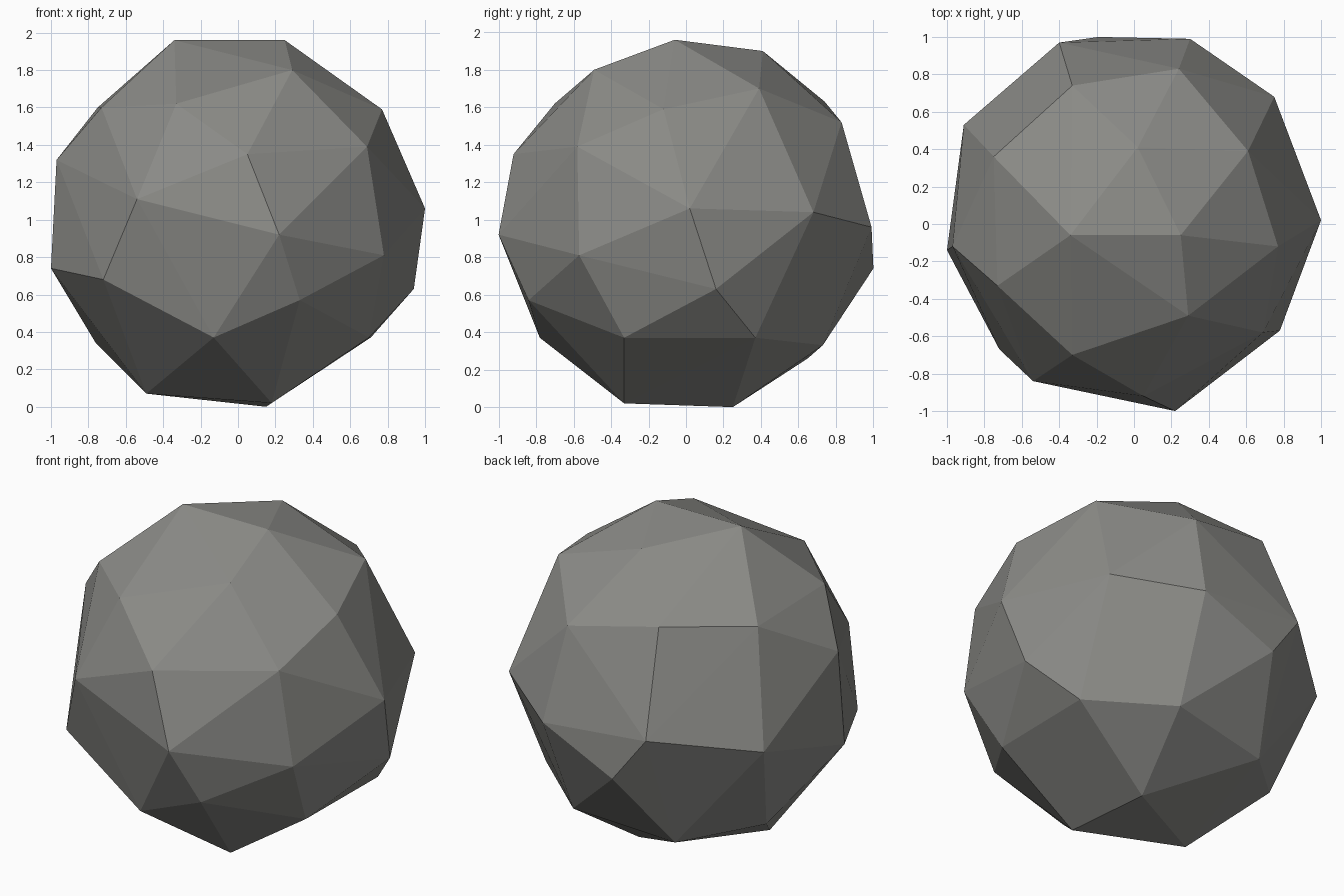
import bpy
import bmesh

# Remove the default cube only
default_cube = bpy.data.objects.get("Cube")
if default_cube is not None:
    bpy.data.objects.remove(default_cube, do_unlink=True)


def make_material(name, colour):
    """Plain matt material with one flat colour."""
    material = bpy.data.materials.new(name)
    material.use_nodes = True
    material.diffuse_color = colour
    shader = material.node_tree.nodes.get("Principled BSDF")
    shader.inputs["Base Color"].default_value = colour
    shader.inputs["Roughness"].default_value = 0.9
    return material


def make_boulder(name, corner_bands, material):
    """Wrap a faceted convex skin around bands of corner points."""
    bm = bmesh.new()
    for band in corner_bands:
        for corner in band:
            bm.verts.new([value / 100 for value in corner])

    # Faceted skin, then discard any corner that fell inside it
    hull = bmesh.ops.convex_hull(bm, input=bm.verts[:], use_existing_faces=False)
    loose = [v for v in bm.verts if not v.link_faces]
    bmesh.ops.delete(bm, geom=loose, context="VERTS")
    bmesh.ops.recalc_face_normals(bm, faces=bm.faces[:])

    # Flat chipped facets
    for face in bm.faces:
        face.smooth = False

    mesh = bpy.data.meshes.new(name)
    bm.to_mesh(mesh)
    bm.free()
    mesh.materials.append(material)
    boulder = bpy.data.objects.new(name, mesh)
    bpy.context.collection.objects.link(boulder)
    return boulder


# Stone corners in hundredths of a unit, in bands from the crown to the base
crown = [(-34, -6, 196), (25, -6, 196), (2, 41, 190), (29, -49, 180)]

shoulder = [(61, 39, 170), (77, -12, 159), (24, 83, 152), (-33, 74, 163),
            (-75, 36, 160), (-73, -33, 160), (-33, -70, 162)]

upper_belt = [(69, -58, 139), (5, -92, 135), (-54, -84, 111), (-97, -12, 132),
              (100, 2, 106), (75, 68, 104), (-40, 97, 102)]

lower_belt = [(22, -100, 92), (78, -57, 81), (-72, -67, 68), (-100, -14, 74),
              (-91, 53, 92), (-19, 100, 74), (30, 99, 96), (94, 16, 63)]

underside = [(33, -84, 57), (-13, -78, 37), (70, -33, 37), (71, 37, 37),
             (27, 73, 33), (-38, 65, 26), (-76, 29, 34)]

base = [(18, -33, 2), (15, 25, 0), (-49, -13, 7)]

stone_grey = make_material("stone_grey", (0.26, 0.26, 0.245, 1))
make_boulder("boulder",
             [crown, shoulder, upper_belt, lower_belt, underside, base],
             stone_grey)
